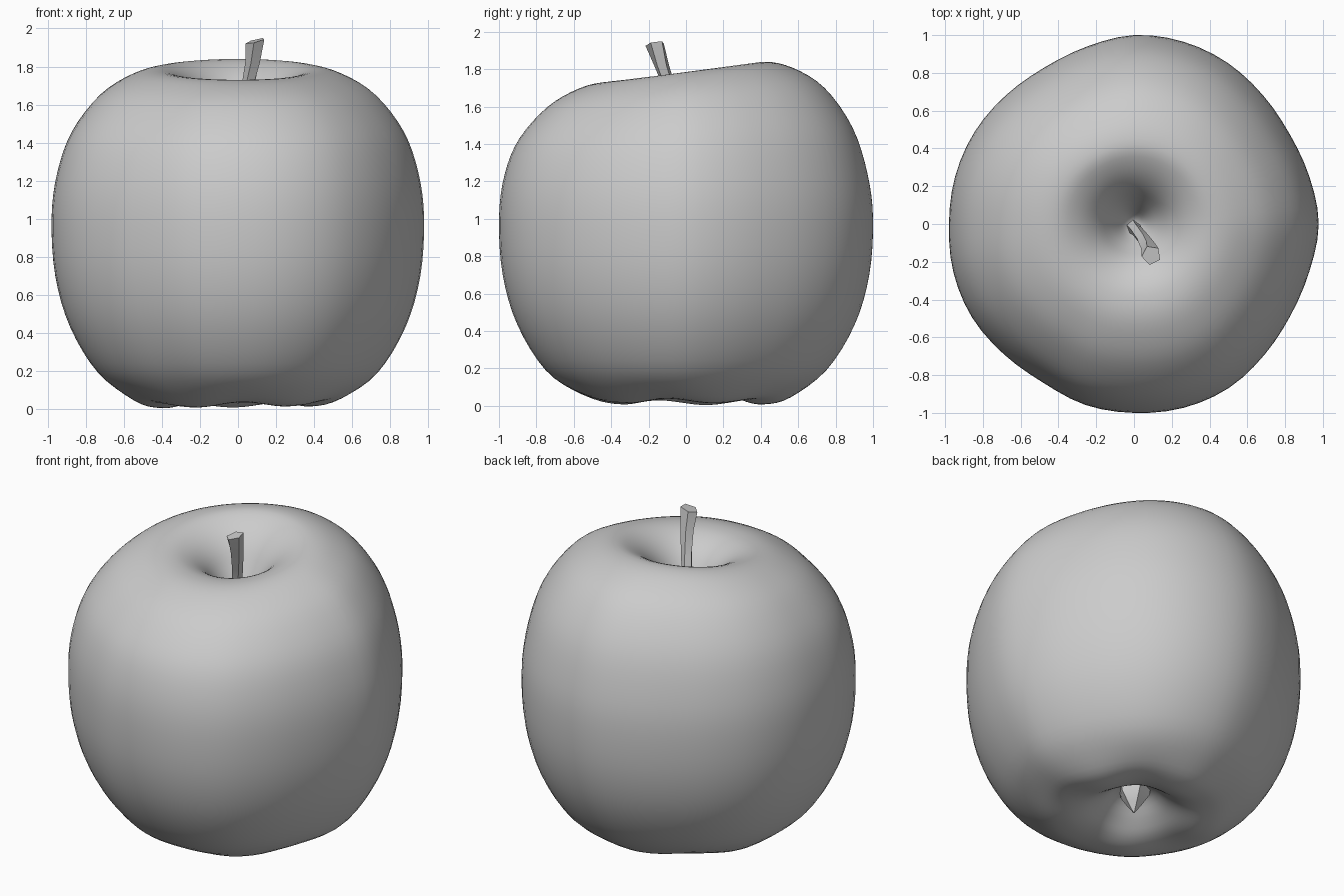
import bpy, bmesh
from math import sin, cos, radians, pi
from mathutils import Vector

if "Cube" in bpy.data.objects:
    bpy.data.objects.remove(bpy.data.objects["Cube"])

SEG, SUB = 72, 4


def spline(pts, i, t):
    """Catmull-Rom point between pts[i] and pts[i+1]."""
    n = len(pts)
    a, b, c, d = pts[max(i - 1, 0)], pts[i], pts[i + 1], pts[min(i + 2, n - 1)]
    return tuple(0.5 * (2*q + (r - p)*t + (2*p - 5*q + 4*r - s)*t*t + (3*q - p - 3*r + s)*t**3)
                 for p, q, r, s in zip(a, b, c, d))


def smoothstep(a, b, x):
    t = max(0, min(1, (x - a) / (b - a)))
    return t * t * (3 - 2 * t)


def skin(name, rings, angle):
    """Close a stack of rings into a smooth-shaded object."""
    bm = bmesh.new()
    loops = [[bm.verts.new(p) for p in ring] for ring in rings]
    for lo, hi in zip(loops, loops[1:]):
        n = len(lo)
        for j in range(n):
            bm.faces.new((lo[j], lo[(j + 1) % n], hi[(j + 1) % n], hi[j]))
    bm.faces.new(loops[0][::-1])
    bm.faces.new(loops[-1])
    bmesh.ops.recalc_face_normals(bm, faces=bm.faces)
    me = bpy.data.meshes.new(name)
    bm.to_mesh(me)
    bm.free()
    ob = bpy.data.objects.new(name, me)
    bpy.context.collection.objects.link(ob)
    bpy.ops.object.select_all(action='DESELECT')
    ob.select_set(True)
    bpy.context.view_layer.objects.active = ob
    bpy.ops.object.shade_smooth_by_angle(angle=radians(angle))
    return ob


# Fruit body: lathe profile (radius, height) from blossom hollow to stem hollow
profile = [(0.01, .20), (.10, .18), (.20, .10), (.30, .04), (.42, .022), (.56, .055), (.75, .19),
           (.90, .43), (.98, .70), (1.0, 1.0), (.97, 1.24), (.89, 1.46), (.74, 1.65), (.57, 1.753),
           (.42, 1.785), (.30, 1.75), (.20, 1.67), (.12, 1.55), (.05, 1.43), (.01, 1.40)]
# Uneven outline seen from above, every 15 degrees
outline = [.978, .962, .952, .965, .987, 1.0, 1.0, .972, .955, .962, .975, .98,
           .98, .99, .99, .975, .968, .992, 1.0, 1.008, 1.003, .978, .96, .962]
wrap = [(v,) for v in outline[-1:] + outline + outline[:2]]


def body_point(r, z, a):
    u = a / (2 * pi) * 24
    wide = spline(wrap, int(u) + 1, u - int(u))[0]
    rr = r * (1 + (wide - 1) * smoothstep(.2, .7, r))
    # Top leans up towards the back; the base has five soft lobes
    zz = z + .055 * sin(a) * smoothstep(1.15, 1.75, z) * min(1, r / .4)
    if z < .3:
        lobe = smoothstep(.15, .4, r) * (1 - smoothstep(.45, .75, r))
        zz -= lobe * (.012 * cos(5 * (a - radians(165))) + .005 * cos(a - radians(165)))
    return Vector((rr * cos(a), rr * sin(a), zz))


rings = []
for i in range(len(profile) - 1):
    for k in range(SUB):
        r, z = spline(profile, i, k / SUB)
        rings.append([body_point(r, z, 2 * pi * j / SEG) for j in range(SEG)])
skin("fruit_body", rings, 180)

# Stem: five-sided bent stick, flaring at the slanted tip
path = [(-.01, -.01, 1.36, .04), (.01, -.03, 1.52, .032), (.05, -.08, 1.68, .034),
        (.08, -.13, 1.82, .042), (.092, -.165, 1.935, .052)]
skin("stem", [[Vector((x + r * cos(a), y + r * sin(a), z + (.015 * sin(a + 1) if i == 4 else 0)))
               for a in [2 * pi * j / 5 + .3 + .12 * i for j in range(5)]]
              for i, (x, y, z, r) in enumerate(path)], 40)

# Dried blossom: small pointed tuft in the bottom hollow
skin("blossom_end", [[Vector((r * cos(2 * pi * j / 5), r * sin(2 * pi * j / 5), z)) for j in range(5)]
                     for r, z in [(.006, .03), (.05, .09), (.09, .15), (.10, .21)]], 40)
